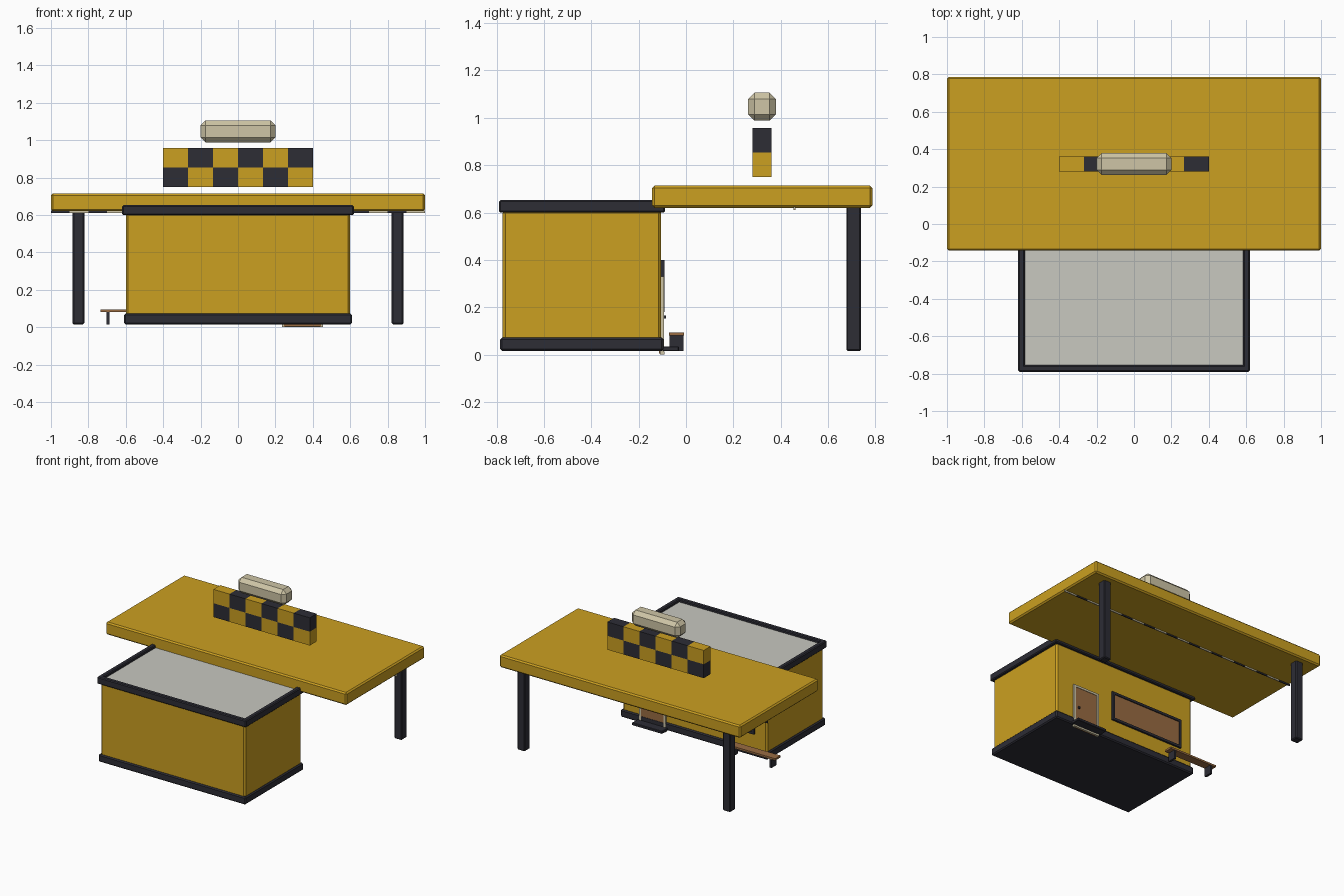
import bpy, bmesh

if "Cube" in bpy.data.objects:
    bpy.data.objects.remove(bpy.data.objects["Cube"])


def mat(name, r, g, b):
    m = bpy.data.materials.new(name)
    m.diffuse_color = (r, g, b, 1)
    m.use_nodes = True
    m.node_tree.nodes["Principled BSDF"].inputs["Base Color"].default_value = m.diffuse_color
    return m


YELLOW = mat("taxi_yellow", 0.60, 0.35, 0.015)
DARK = mat("charcoal", 0.026, 0.026, 0.036)
CREAM = mat("cream", 0.62, 0.56, 0.38)
GREY = mat("roof_grey", 0.58, 0.58, 0.53)
BROWN = mat("wood_brown", 0.32, 0.15, 0.055)


def boxes(name, spans, mats, bevel=0.0, pick=None):
    """One object made of boxes, each given as (x0, x1, y0, y1, z0, z1)."""
    bm = bmesh.new()
    for i, (x0, x1, y0, y1, z0, z1) in enumerate(spans):
        verts = bmesh.ops.create_cube(bm, size=1)["verts"]
        for v in verts:
            v.co = ((x0 + x1) / 2 + v.co.x * (x1 - x0),
                    (y0 + y1) / 2 + v.co.y * (y1 - y0),
                    (z0 + z1) / 2 + v.co.z * (z1 - z0))
        for f in {f for v in verts for f in v.link_faces}:
            f.material_index = pick(i) if pick else 0
    if bevel:
        bmesh.ops.bevel(bm, geom=bm.edges[:], offset=bevel, segments=1,
                        affect='EDGES', profile=0.5)
    me = bpy.data.meshes.new(name)
    bm.to_mesh(me)
    bm.free()
    for m in mats:
        me.materials.append(m)
    ob = bpy.data.objects.new(name, me)
    bpy.context.collection.objects.link(ob)
    return ob


def box(name, span, m, bevel=0.0):
    return boxes(name, [span], [m], bevel)


def wall_frame(name, x0, x1, z0, z1, w, y0, y1, m, sill=True):
    """Upright rectangular frame in the back wall."""
    s = [(x0, x0 + w, y0, y1, z0, z1), (x1 - w, x1, y0, y1, z0, z1),
         (x0 + w, x1 - w, y0, y1, z1 - w, z1)]
    if sill:
        s.append((x0 + w, x1 - w, y0, y1, z0, z0 + w))
    return boxes(name, s, [m])


# Office building
box("office_walls", (-0.6, 0.6, -0.775, -0.105, 0.05, 0.61), YELLOW, 0.012)
box("office_base", (-0.61, 0.61, -0.785, -0.095, 0.015, 0.072), DARK, 0.008)
box("roof_panel", (-0.6, 0.6, -0.77, -0.11, 0.605, 0.632), GREY)
X, Y0, Y1, T = 0.619, -0.79, -0.088, 0.035
boxes("roof_parapet", [
    (-X, X, Y0, Y0 + T, 0.6, 0.652), (-X, X, Y1 - T, Y1, 0.6, 0.652),
    (-X, -X + T, Y0, Y1, 0.6, 0.652), (X - T, X, Y0, Y1, 0.6, 0.652),
], [DARK], 0.006)

# Door in the back wall
box("door", (0.245, 0.445, -0.115, -0.096, 0.004, 0.32), BROWN)
wall_frame("door_frame", 0.235, 0.455, 0.0, 0.33, 0.016, -0.11, -0.092, CREAM, False)
box("door_threshold", (0.24, 0.45, -0.1, -0.09, 0.0, 0.012), CREAM)
box("door_handle", (0.405, 0.418, -0.098, -0.084, 0.152, 0.166), DARK)
box("door_step", (0.22, 0.47, -0.1, -0.03, 0.015, 0.035), DARK, 0.003)

# Window in the back wall
box("window_pane", (-0.49, 0.10, -0.11, -0.098, 0.19, 0.39), BROWN)
wall_frame("window_frame", -0.50, 0.112, 0.18, 0.40, 0.018, -0.11, -0.091, DARK)

# Bench
box("bench_seat", (-0.735, -0.335, -0.072, -0.008, 0.08, 0.094), BROWN)
boxes("bench_legs", [(x - 0.008, x + 0.008, -0.07, -0.01, 0.015, 0.081)
                     for x in (-0.695, -0.375)], [DARK])

# Canopy and its two posts
box("canopy", (-1, 1, -0.143, 0.787, 0.62, 0.714), YELLOW, 0.01)
for side, x in (("left", -0.853), ("right", 0.853)):
    box(side + "_canopy_post", (x - 0.031, x + 0.031, 0.677, 0.739, 0.015, 0.63),
        DARK, 0.006)

# Checked strip under the canopy
boxes("canopy_check_strip",
      [(-1 + 0.1 * i, -0.9 + 0.1 * i, 0.455, 0.463, 0.61, 0.623) for i in range(20)],
      [DARK, CREAM], pick=lambda i: i % 2)

# Checked sign: two rows of six blocks
W, H = 0.8 / 6, 0.104
boxes("checked_sign",
      [(-0.4 + c * W, -0.4 + (c + 1) * W, 0.28, 0.361, 0.75 + r * H, 0.75 + (r + 1) * H)
       for r in range(2) for c in range(6)],
      [DARK, YELLOW], pick=lambda i: (i // 6 + i % 6) % 2)

# Roof light above the sign
box("roof_light", (-0.2, 0.2, 0.262, 0.38, 0.988, 1.106), CREAM, 0.027)
